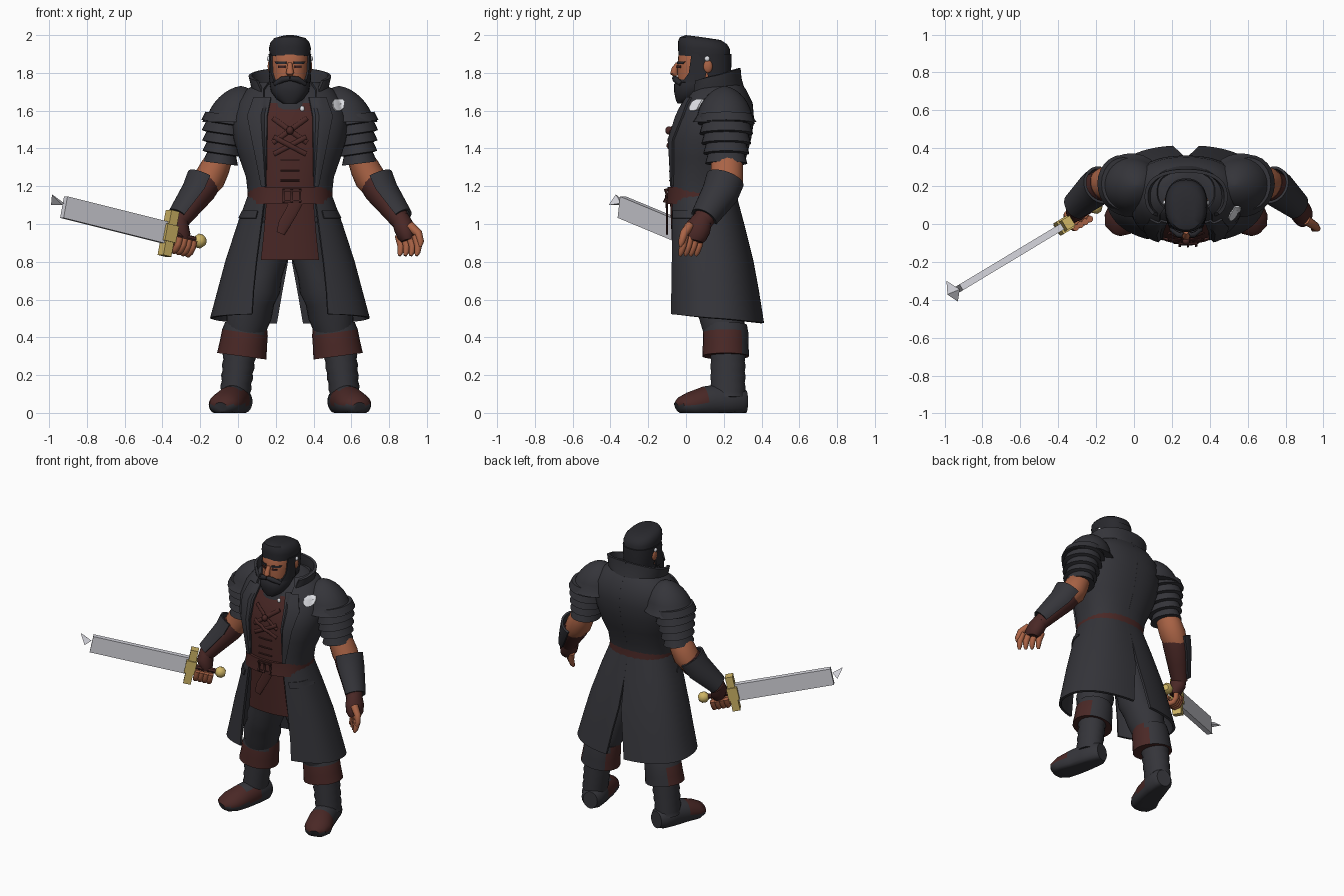
import bpy, bmesh, math
from mathutils import Vector

if "Cube" in bpy.data.objects:
    bpy.data.objects.remove(bpy.data.objects["Cube"], do_unlink=True)

CX = 0.275  # body centre line
X, Y, Z = Vector((1, 0, 0)), Vector((0, 1, 0)), Vector((0, 0, 1))


def material(name, r, g, b):
    m = bpy.data.materials.new(name)
    m.use_nodes = True
    m.diffuse_color = (r, g, b, 1)
    m.node_tree.nodes["Principled BSDF"].inputs["Base Color"].default_value = (r, g, b, 1)
    return m


COAT = material("charcoal cloth", .035, .035, .042)
BROWN = material("brown leather", .068, .021, .019)
LACE = material("dark leather", .048, .016, .015)
SKIN = material("warm skin", .4, .125, .06)
HAIR = material("black hair", .022, .022, .027)
STEEL = material("steel", .68, .68, .73)
GOLD = material("brass", .62, .46, .13)
WHITE = material("pale silver", .75, .76, .8)


def grid(name, rows, mats, s=1, closed=True, thick=0, rule=None):
    """Skin rows of points; s=-1 mirrors about the centre line."""
    bm = bmesh.new()
    vs = [[bm.verts.new((CX + s * x, y, max(z, 0))) for x, y, z in r] for r in rows]
    n = len(rows[0])
    for a, b in zip(vs, vs[1:]):
        for i in range(n if closed else n - 1):
            j = (i + 1) % n
            bm.faces.new((a[i], a[j], b[j], b[i]))
    if closed and not thick:
        bm.faces.new(vs[0])
        bm.faces.new(vs[-1])
    bmesh.ops.recalc_face_normals(bm, faces=bm.faces)
    if rule:
        for f in bm.faces:
            f.material_index = int(rule(*f.calc_center_median()))
    me = bpy.data.meshes.new(name)
    bm.to_mesh(me)
    bm.free()
    ob = bpy.data.objects.new(name, me)
    bpy.context.collection.objects.link(ob)
    for m in mats if isinstance(mats, list) else [mats]:
        me.materials.append(m)
    bpy.ops.object.select_all(action='DESELECT')
    bpy.context.view_layer.objects.active = ob
    ob.select_set(True)
    if thick:
        mod = ob.modifiers.new("thickness", 'SOLIDIFY')
        mod.thickness, mod.offset = thick, 0
        bpy.ops.object.modifier_apply(modifier=mod.name)
    bpy.ops.object.shade_smooth_by_angle(angle=math.radians(40))
    return ob


def power(v, p):
    return math.copysign(abs(v) ** p, v)


def ring(z, rx, ry, yc, a0=-180, a1=180, tilt=0, p=.85, n=32):
    """Rounded-box ring; angles run from the front (0) round to the back (180)."""
    closed = a1 - a0 == 360
    out = []
    for i in range(n if closed else n + 1):
        a = math.radians(a0 + (a1 - a0) * i / n)
        out.append((rx * power(math.sin(a), p), yc - ry * power(math.cos(a), p),
                    z - tilt * math.cos(a)))
    return out


def tube(name, pts, mat, s=1, ref=Y, arc=360, n=18, **kw):
    """Loft of (x, y, z, r1, r2) sections; angle 0 points outward."""
    c = [Vector(p[:3]) for p in pts]
    rows = []
    for i, p in enumerate(pts):
        t = (c[min(i + 1, len(c) - 1)] - c[max(i - 1, 0)]).normalized()
        side = t.cross(ref).normalized()
        other = side.cross(t)
        count = n if arc == 360 else n + 1
        angles = [math.radians(arc * (k / n - .5)) for k in range(count)]
        rows.append([c[i] + side * math.cos(a) * p[3] + other * math.sin(a) * p[-1] for a in angles])
    return grid(name, rows, mat, s, closed=arc == 360, **kw)


def ball(name, c, r, mat, s=1, n=16):
    rows = []
    for i in range(9):
        t = math.pi * (.02 + .96 * i / 8)
        rows.append([(c[0] + r[0] * math.sin(t) * math.cos(k * math.tau / n),
                      c[1] + r[1] * math.sin(t) * math.sin(k * math.tau / n),
                      c[2] + r[2] * math.cos(t)) for k in range(n)])
    return grid(name, rows, mat, s)


def front(x, z, s=1):
    """Depth of the foremost surface at this place."""
    bpy.context.view_layer.update()
    hit = bpy.context.scene.ray_cast(bpy.context.evaluated_depsgraph_get(),
                                     (CX + s * x, -2, z), (0, 1, 0))
    return hit[1].y if hit[0] else .1


def patch(name, spans, mat, s=1, off=.004, thick=.008, cols=6, sub=3):
    """Thin plate laid on the front surface; spans are (z, x0, x1)."""
    rows = []
    for i in range((len(spans) - 1) * sub + 1):
        k = min(i // sub, len(spans) - 2)
        z, x0, x1 = Vector(spans[k]).lerp(Vector(spans[k + 1]), i / sub - k)
        xs = [x0 + (x1 - x0) * j / cols for j in range(cols + 1)]
        rows.append([(x, front(x, z, s) - off, z) for x in xs])
    grid(name, rows, mat, s, closed=False, thick=thick)


# Torso: vest under an open long coat
torso = [(1.16, .215, .17, .085, 34), (1.25, .225, .18, .09, 32), (1.35, .26, .2, .11, 29),
         (1.45, .29, .215, .122, 26), (1.55, .3, .208, .145, 24), (1.64, .275, .18, .165, 26),
         (1.71, .22, .14, .17, 35), (1.745, .15, .11, .17, 45)]
skirt = [(1.15, .215, .175, .085, 34, 180), (1.0, .27, .195, .105, 30, 180),
         (.8, .335, .22, .13, 28, 179), (.65, .375, .235, .143, 27, 176),
         (.5, .415, .25, .157, 25, 173, -.025)]
flap = [(1.13, .205, .165, .085), (.95, .23, .172, .1), (.81, .255, .175, .11)]
grid("vest", [ring(z, rx * .96, ry * .96, yc) for z, rx, ry, yc, a in torso], [BROWN, COAT],
     rule=lambda x, y, z: z > 1.61)
for s, side in ((1, "left"), (-1, "right")):
    grid(side + "_coat_body", [ring(*r, 180) for r in torso], COAT, s, False, .016)
    grid(side + "_coat_skirt", [ring(*r) for r in skirt], COAT, s, False, .016)
    grid(side + "_vest_flap", [ring(*r, 0, 33) for r in flap], BROWN, s, False, .01)
grid("scarf", [ring(1.55, .13, .14, .11), ring(1.62, .14, .135, .11), ring(1.68, .12, .11, .11)], COAT)

# Belt, buckle and hanging strap
grid("belt", [ring(z, r, r - .04, .085) for z, r in ((1.105, .23), (1.15, .225), (1.195, .223))], BROWN)
for z in (1.12, 1.18):
    patch("buckle_bar", [(z - .007, -.04, .06), (z + .007, -.04, .06)], LACE, off=.006)
for x in (-.034, .01, .053):
    patch("buckle_side", [(1.115, x - .006, x + .006), (1.185, x - .006, x + .006)], LACE, off=.006)
tube("belt_strap", [(.035, -.103, 1.12, .035, .006), (.005, -.1, 1.06, .033, .006),
                    (-.03, -.1, 1.0, .032, .006), (-.05, -.1, .95, .022, .006)], BROWN, n=12)

# Collar, lapels and pocket flaps
for s, side in ((1, "left"), (-1, "right")):
    grid(side + "_collar", [ring(1.65, .17, .15, .155, 35, 180, .05), ring(1.72, .195, .135, .15, 42, 180, .05),
                            ring(1.785, .21, .135, .145, 52, 180, .04)], COAT, s, False, .018)
    patch(side + "_lapel", [(1.67, .1, .19), (1.57, .12, .225), (1.2, .125, .15)], COAT, s, .01, .012)
    patch(side + "_pocket_flap", [(1.07, .17, .25), (1.03, .18, .27)], COAT, s, .008)
ball("collar_pin", (.065, front(.065, 1.61), 1.61), (.012, .01, .016), WHITE)

# Chest lacing
laces = [(.09, 1.56, -.09, 1.43), (.085, 1.46, -.085, 1.37)]
for x0, z0, x1, z1 in laces:
    for s in (1, -1):
        steps = [(s * (x0 + (x1 - x0) * t / 6), z0 + (z1 - z0) * t / 6) for t in range(7)]
        tube("lace", [(x, front(x, z) - .003, z, .013, .007) for x, z in steps], BROWN, n=8)
for z in (1.34, 1.28, 1.23):
    steps = [.05 * t / 3 for t in range(-3, 4)]
    tube("lace_tie", [(x, front(x, z) - .003, z, .005, .005) for x in steps], LACE, ref=Z, n=8)
ball("lace_knot", (0, -.09, 1.495), (.02, .02, .022), BROWN)

# Arms
for s, side in ((1, "left"), (-1, "right")):
    dome = []
    for i in range(9):
        t = math.radians(86 * i / 8)
        h, w, rim = math.sin(t), math.cos(t) ** 1.2, .02 * (i == 0)
        dome.append([(x + .29 - .03 * h, y, z) for x, y, z in
                     ring(1.54 + .19 * h, .155 * w + rim, .148 * w + rim, .205, p=1)])
    grid(side + "_shoulder_plate", dome, COAT, s)
    bands = []
    for k in range(5):
        z, x, r = 1.58 - .053 * k, .33 + .008 * k, .122 - .01 * k
        bands += [(x, .213, z, r - .004, r + .016), (x + .006, .213, z - .048, r + .012, r + .03)]
    tube(side + "_layered_sleeve", bands, COAT, s, n=24)
    tube(side + "_elbow", [(.365, .215, 1.36, .065, .08), (.395, .217, 1.3, .078, .086),
                           (.425, .215, 1.24, .083, .088), (.46, .2, 1.19, .07, .08)], SKIN, s)
    tube(side + "_forearm", [(.44, .207, 1.225, .078, .085), (.47, .19, 1.18, .08, .085),
                             (.53, .14, 1.1, .068, .07), (.59, .085, 1.01, .05, .055)], BROWN, s)
    tube(side + "_bracer", [(.447, .207, 1.235, .096, .096), (.485, .18, 1.16, .088, .092),
                            (.585, .095, 1.03, .062, .067)], COAT, s, arc=195, thick=.014)

# Emblem on the left shoulder
patch("shoulder_emblem", [(1.6, .245, .265), (1.615, .23, .285), (1.645, .225, .29),
                          (1.66, .235, .28)], WHITE, off=.006)

# Open left hand
tube("left_glove", [(.585, .09, 1.03, .048, .052), (.605, .065, .98, .055, .068),
                    (.62, .045, .935, .05, .065), (.625, .04, .91, .035, .05)], BROWN)
for i in range(4):
    x, y = .575 + .03 * i, .08 - .028 * i
    tube("left_finger", [(x, y, .94, .021), (x + .014, y - .012, .885, .02),
                         (x + .01, y - .022, .85, .016), (x + .004, y - .028, .832, .008)], SKIN, n=10)
tube("left_thumb", [(.635, .02, .99, .026), (.68, -.01, .95, .022), (.692, -.024, .905, .018),
                    (.69, -.03, .88, .008)], SKIN, n=10)

# Sword, in a frame that runs along the blade
AXIS = Vector((-.54, -.325, .135)).normalized()
FLAT = AXIS.cross(Z).normalized()
EDGE = FLAT.cross(AXIS)


def sword(u, v, w):
    return Vector((-.64, -.005, .95)) + AXIS * u + FLAT * v + EDGE * w


def prism(name, section, us, mat):
    grid(name, [[sword(u, v * k, w * k) for v, w in section] for u, k in us], mat)


def block(v, w):
    return [(v, w), (v, -w), (-v, -w), (-v, w)]


octagon = [(math.cos(k * math.pi / 4), math.sin(k * math.pi / 4)) for k in range(8)]
prism("sword_blade", block(.018, .058), [(0, 1), (.665, 1)], STEEL)
prism("sword_guard", block(.03, .122), [(-.022, 1), (.028, 1)], GOLD)
prism("guard_centre", block(.038, .045), [(-.03, 1), (.04, 1)], GOLD)
prism("sword_grip", octagon, [(-.17, .018), (-.02, .018)], BROWN)
prism("sword_pommel", octagon, [(-.225, .02), (-.205, .038), (-.18, .038), (-.16, .02)], GOLD)
a, b, c, d = [Vector(p) - X * CX for p in
              ((-.99, -.3, 1.1), (-.92, -.345, 1.11), (-.93, -.41, 1.1), (-.985, -.37, 1.155))]
grid("broken_tip", [[a, b, c], [d, d + X * .003, d - Y * .003]], STEEL)

# Right hand closed on the grip
tube("right_glove", [(.585, .09, 1.03, .045, .05), (.585, .07, .98, .05, .06),
                     (.57, .06, .935, .045, .045), (.565, .055, .91, .03, .03)], BROWN, -1)
for i in range(4):
    curl = []
    for k in range(7):
        t = math.radians(80 + 32 * k)
        curl.append((*sword(-.045 - .03 * i, -.042 * math.sin(t), .062 * math.cos(t) - .022), .018))
    tube("right_finger", curl, SKIN, ref=AXIS, n=10)

# Legs, cuffs and boots
for s, side in ((1, "left"), (-1, "right")):
    tube(side + "_trouser", [(.1, .11, 1.02, .11, .13), (.12, .13, .85, .115, .13), (.145, .145, .74, .105, .12),
                             (.165, .155, .67, .118, .128), (.185, .165, .61, .108, .118),
                             (.215, .19, .53, .122, .125), (.235, .2, .44, .105, .11)], COAT, s, n=24)
    tube(side + "_boot_cuff", [(.232, .21, .465, .112, .113), (.238, .21, .425, .122, .12),
                               (.247, .21, .36, .126, .121), (.255, .21, .3, .132, .124)],
         [BROWN, COAT], s, n=24, rule=lambda x, y, z: y > .3 or z > .43)
    shaft = [(.265 + .003 * k, .222, .33 - .028 * k, .084 - .001 * k + .006 * (k % 2), .09 + .005 * (k % 2))
             for k in range(10)]
    tube(side + "_boot_shaft", shaft, COAT, s)
    tube(side + "_boot_foot", [(.262, .318, .06, .05, .06), (.268, .29, .06, .072, .075), (.29, .2, .065, .08, .09),
                               (.315, .1, .055, .085, .085), (.345, .02, .042, .09, .068),
                               (.36, -.03, .038, .07, .045), (.366, -.047, .03, .035, .028)],
         [COAT, BROWN], s, ref=Z, n=24, rule=lambda x, y, z: z > .045 and y < .13)

# Head and face
skull = [(1.66, .05, .06, .03), (1.7, .08, .1, .06), (1.76, .095, .125, .08), (1.83, .1, .135, .09),
         (1.9, .1, .13, .09), (1.96, .07, .09, .09)]
grid("neck", [ring(1.58, .09, .09, .12), ring(1.76, .08, .085, .12)], SKIN)
grid("head", [ring(*r) for r in skull], SKIN)
for s in (1, -1):
    patch("eye", [(1.826, .025, .06), (1.838, .025, .06)], LACE, s, .003)
    patch("eyebrow", [(1.846, .02, .07), (1.86, .02, .08)], HAIR, s, .003)
    ball("ear", (.104, .115, 1.835), (.014, .026, .036), SKIN, s)
    ball("earring", (.112, .112, 1.875), (.01, .014, .014), WHITE, s)
    tube("moustache", [(0, -.06, 1.772, .014), (.04, -.055, 1.765, .017), (.08, -.025, 1.74, .012)],
         HAIR, s, ref=Z, n=10)
    grid("sideburn", [ring(1.75, .105, .13, .08, 45, 95), ring(1.8, .104, .138, .09, 62, 95),
                      ring(1.9, .105, .136, .094, 66, 95)], HAIR, s, False, .012)
tube("nose", [(0, -.042, 1.85, .012), (0, -.06, 1.82, .017), (0, -.064, 1.8, .021), (0, -.05, 1.785, .012)],
     SKIN, n=12)

# Hair and beard
grid("back_hair", [ring(1.72, .085, .12, .1, 100, 260), ring(1.8, .1, .136, .096, 95, 265),
                   ring(1.9, .106, .138, .096, 80, 280)], HAIR, closed=False, thick=.014)
crown = [(1.885, .106, .136, .096), (1.93, .111, .138, .096), (1.96, .104, .13, .088),
         (1.982, .085, .108, .076), (1.992, .045, .06, .06)]
grid("crown_hair", [ring(*r, tilt=-.008) for r in crown], HAIR)
beard = [(1.637, .035, .03, -.015), (1.66, .07, .055, .0), (1.7, .1, .1, .037),
         (1.74, .107, .125, .062), (1.765, .102, .118, .074)]
grid("beard", [ring(*r) for r in beard], HAIR)
